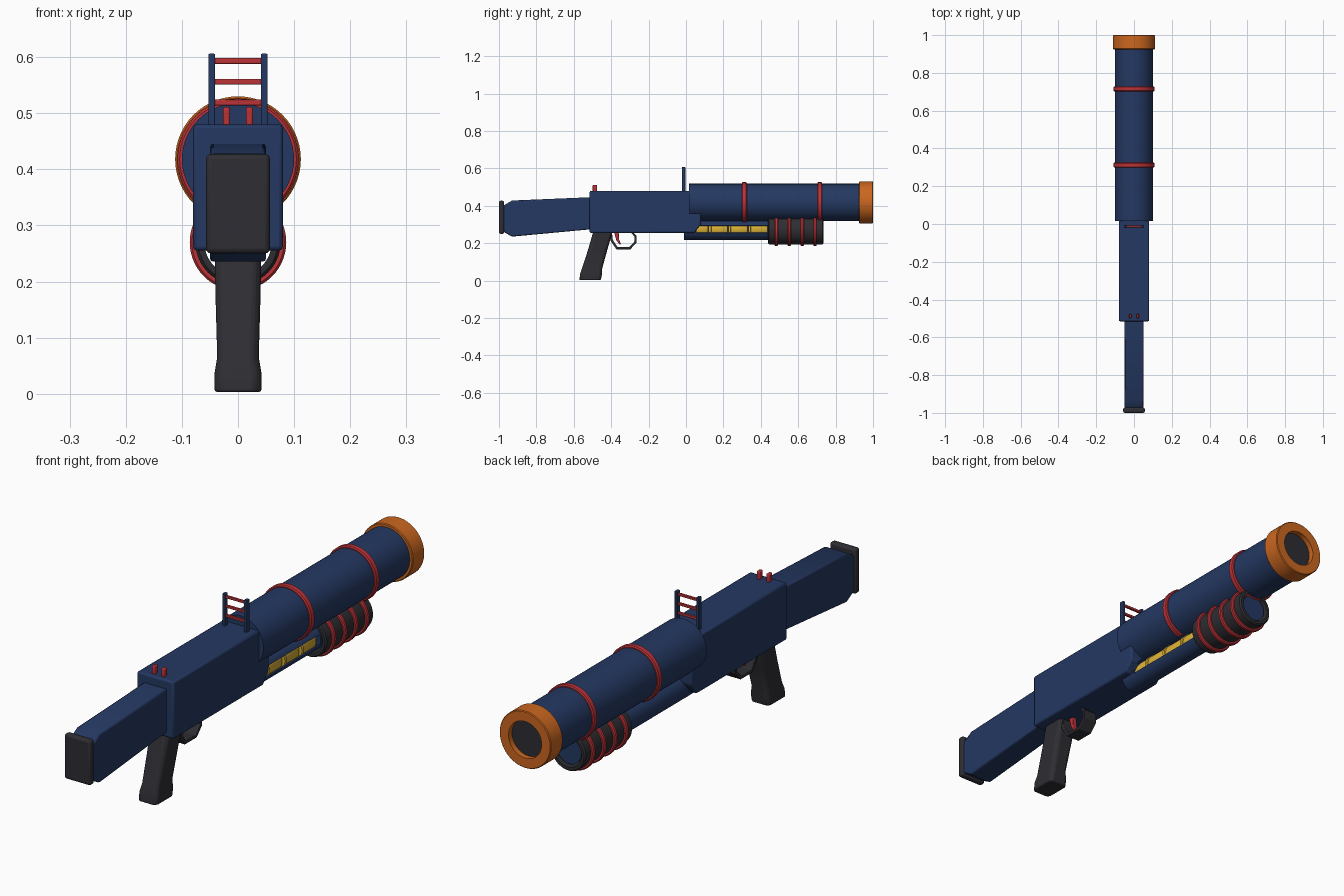
import bpy, bmesh, math
from mathutils import Vector

if "Cube" in bpy.data.objects:
    bpy.data.objects.remove(bpy.data.objects["Cube"])


def material(name, rgb):
    m = bpy.data.materials.new(name)
    m.diffuse_color = (*rgb, 1)
    m.use_nodes = True
    m.node_tree.nodes["Principled BSDF"].inputs["Base Color"].default_value = m.diffuse_color
    return m


NAVY = material("navy", (0.018, 0.040, 0.122))
RED = material("red", (0.50, 0.032, 0.038))
ORANGE = material("orange", (0.60, 0.135, 0.014))
DARK = material("charcoal", (0.027, 0.027, 0.033))
YELLOW = material("yellow", (0.68, 0.42, 0.035))


def finish(name, bm, mat, bevel=0, segments=2, smooth=True):
    bmesh.ops.remove_doubles(bm, verts=bm.verts, dist=1e-5)
    bmesh.ops.recalc_face_normals(bm, faces=bm.faces)
    me = bpy.data.meshes.new(name)
    bm.to_mesh(me)
    bm.free()
    me.materials.append(mat)
    ob = bpy.data.objects.new(name, me)
    bpy.context.collection.objects.link(ob)
    if bevel:
        mod = ob.modifiers.new("bevel", 'BEVEL')
        mod.width, mod.segments, mod.limit_method = bevel, segments, 'ANGLE'
    if smooth:
        bpy.ops.object.select_all(action='DESELECT')
        bpy.context.view_layer.objects.active = ob
        ob.select_set(True)
        bpy.ops.object.shade_smooth_by_angle(angle=math.radians(35))
    return ob


def prism(name, pts, axis, lo, hi, mat, bevel=0, segments=2):
    """Extrude a closed outline along x (outline in y,z) or y (outline in x,z)."""
    bm = bmesh.new()

    def place(p, t):
        return (t, p[0], p[1]) if axis == 'x' else (p[0], t, p[1])
    a = [bm.verts.new(place(p, lo)) for p in pts]
    b = [bm.verts.new(place(p, hi)) for p in pts]
    bm.faces.new(a)
    bm.faces.new(b)
    for i in range(len(pts)):
        j = (i + 1) % len(pts)
        bm.faces.new((a[i], a[j], b[j], b[i]))
    return finish(name, bm, mat, bevel, segments)


def box(name, x, y, z, mat, bevel=0, segments=2):
    pts = [(y[0], z[0]), (y[1], z[0]), (y[1], z[1]), (y[0], z[1])]
    return prism(name, pts, 'x', x[0], x[1], mat, bevel, segments)


def lathe(name, profile, zc, mat, n=56):
    """Spin a closed (radius, y) outline around the line x=0, z=zc."""
    bm = bmesh.new()
    rows = []
    for k in range(n):
        a = 2 * math.pi * k / n
        rows.append([bm.verts.new((r * math.cos(a), y, zc + r * math.sin(a)))
                     for r, y in profile])
    m = len(profile)
    for k in range(n):
        p, q = rows[k], rows[(k + 1) % n]
        for i in range(m):
            j = (i + 1) % m
            if profile[i][0] == 0 and profile[j][0] == 0:
                continue
            if profile[i][0] == 0:
                bm.faces.new((p[i], p[j], q[j]))
            elif profile[j][0] == 0:
                bm.faces.new((p[i], p[j], q[i]))
            else:
                bm.faces.new((p[i], p[j], q[j], q[i]))
    return finish(name, bm, mat)


def rod(name, r, y0, y1, zc, mat):
    return lathe(name, [(0, y0), (r, y0), (r, y1), (0, y1)], zc, mat)


def band(name, inner, outer, y, half, zc, mat):
    c = 0.004
    return lathe(name, [(inner, y - half), (outer - c, y - half), (outer, y - half + c),
                        (outer, y + half - c), (outer - c, y + half), (inner, y + half)], zc, mat)


BARREL_Z, TUBE_Z = 0.418, 0.27

# Barrel with two bands and a flared muzzle
rod("barrel", 0.10, 0.015, 0.94, BARREL_Z, NAVY)
for i, y in enumerate((0.312, 0.715)):
    band(f"barrel_band_{i + 1}", 0.095, 0.108, y, 0.013, BARREL_Z, RED)
lathe("muzzle", [(0.072, 0.925), (0.109, 0.925), (0.112, 0.928), (0.112, 0.997),
                 (0.109, 1.0), (0.072, 1.0)], BARREL_Z, ORANGE)
rod("muzzle_bore", 0.074, 0.93, 0.978, BARREL_Z, DARK)

# Receiver
prism("receiver", [(-0.515, 0.255), (0.045, 0.255), (0.08, 0.30), (0.08, 0.48), (-0.515, 0.48)],
      'x', -0.08, 0.08, NAVY, 0.007)

# Stock and butt pad
prism("stock", [(-0.50, 0.275), (-0.93, 0.235), (-0.978, 0.262), (-0.978, 0.40),
                (-0.93, 0.428), (-0.50, 0.446)], 'x', -0.05, 0.05, NAVY, 0.006)
box("butt_pad", (-0.057, 0.057), (-1.0, -0.972), (0.25, 0.427), DARK, 0.009, 3)

# Grip lofted from sections: z, back y, front y, half width
sections = [(0.003, -0.570, -0.455, 0.042), (0.035, -0.566, -0.449, 0.042),
            (0.065, -0.556, -0.448, 0.037), (0.17, -0.522, -0.419, 0.040),
            (0.265, -0.495, -0.392, 0.042)]
bm = bmesh.new()
rings = []
for z, y0, y1, w in sections:
    c = 0.012
    outline = [(-w, y0 + c), (-w + c, y0), (w - c, y0), (w, y0 + c),
               (w, y1 - c), (w - c, y1), (-w + c, y1), (-w, y1 - c)]
    rings.append([bm.verts.new((x, y, z)) for x, y in outline])
for p, q in zip(rings, rings[1:]):
    for i in range(8):
        j = (i + 1) % 8
        bm.faces.new((p[i], p[j], q[j], q[i]))
bm.faces.new(rings[0])
bm.faces.new(rings[-1])
finish("grip", bm, DARK, 0.005)

# Trigger guard: a strip bent around the trigger
outer = [(-0.408, 0.26), (-0.404, 0.215), (-0.372, 0.167), (-0.298, 0.167),
         (-0.264, 0.203), (-0.264, 0.240), (-0.285, 0.260)]
inner = [(-0.298, 0.260), (-0.276, 0.236), (-0.276, 0.208), (-0.303, 0.179),
         (-0.366, 0.179), (-0.392, 0.219), (-0.396, 0.26)]
prism("trigger_guard", outer + inner, 'x', -0.03, 0.03, DARK, 0.002)
prism("trigger", [(-0.385, 0.26), (-0.372, 0.215), (-0.355, 0.192), (-0.348, 0.196),
                  (-0.358, 0.22), (-0.360, 0.26)], 'x', -0.009, 0.009, RED, 0.002)

# Magazine tube: solid ends, middle open along the right side
R = 0.052
rod("tube_rear", R, -0.012, 0.055, TUBE_Z, NAVY)
rod("tube_front", R, 0.44, 0.725, TUBE_Z, NAVY)
start, stop = math.radians(27), math.radians(342)
arc = [start + (stop - start) * k / 44 for k in range(45)]
shell_wall = [(R * math.cos(a), TUBE_Z + R * math.sin(a)) for a in arc]
shell_wall += [(0.046 * math.cos(a), TUBE_Z + 0.046 * math.sin(a)) for a in reversed(arc)]
prism("tube_slotted", shell_wall, 'y', 0.055, 0.44, NAVY)

# Cartridges seen through the slot, each with a wider rim
y = 0.015
for i in range(4):
    lathe(f"cartridge_{i + 1}", [(0, y), (0.045, y), (0.045, y + 0.012), (0.041, y + 0.014),
                                 (0.041, y + 0.094), (0.036, y + 0.102), (0, y + 0.102)],
          TUBE_Z, YELLOW, 40)
    y += 0.106

# Pump handle sleeve with four bands
lathe("pump", [(0.060, 0.438), (0.071, 0.438), (0.076, 0.444), (0.076, 0.730),
               (0.071, 0.736), (0.060, 0.736)], TUBE_Z, DARK)
for i in range(4):
    band(f"pump_band_{i + 1}", 0.072, 0.086, 0.483 + 0.069 * i, 0.009, TUBE_Z, RED)

# Ladder sight and rear notch
for side, s in (("left", -1), ("right", 1)):
    box(f"sight_post_{side}", (s * 0.047 - 0.006, s * 0.047 + 0.006), (-0.022, -0.004),
        (0.47, 0.606), NAVY, 0.002)
    box(f"rear_sight_{side}", (s * 0.0205 - 0.0065, s * 0.0205 + 0.0065), (-0.499, -0.476),
        (0.47, 0.511), RED, 0.004)
for i, z in enumerate((0.519, 0.556, 0.593)):
    box(f"sight_rung_{i + 1}", (-0.044, 0.044), (-0.018, -0.008), (z - 0.005, z + 0.005), RED, 0.002)
